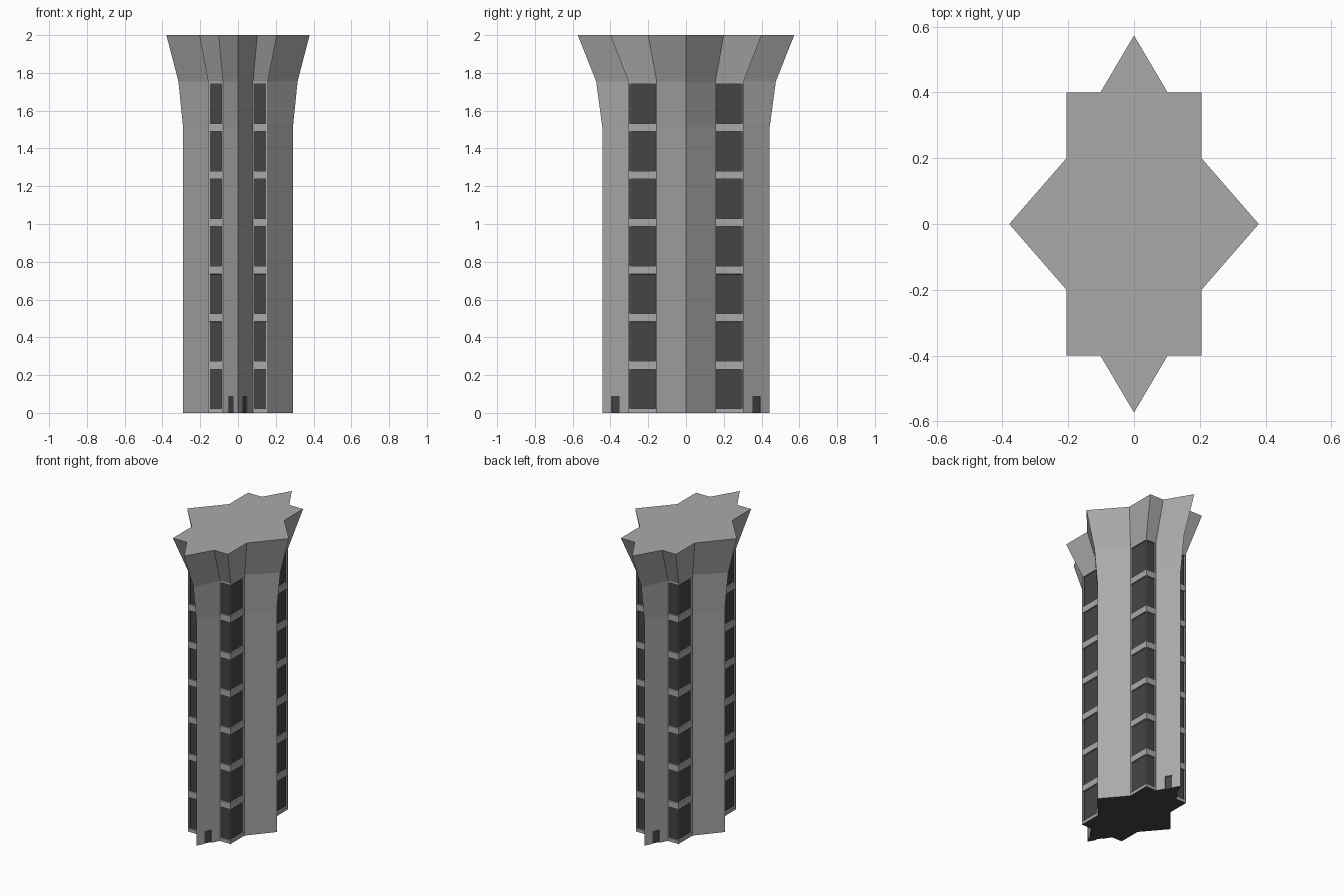
import bpy, bmesh, math
from mathutils import Matrix, Vector

if "Cube" in bpy.data.objects:
    bpy.data.objects.remove(bpy.data.objects["Cube"])

PITCH, FLOORS, INSET, DEPTH = 0.2517, 7, 0.007, 0.01


def grey(name, v):
    m = bpy.data.materials.new(name)
    m.diffuse_color = (v, v, v, 1)
    m.use_nodes = True
    m.node_tree.nodes["Principled BSDF"].inputs["Base Color"].default_value = m.diffuse_color
    return m


wall = grey("wall", 0.4)
dark = grey("dark_glass", 0.06)


def star(tx, ty, cx, cy, nx, my):
    """Sixteen-sided plan: long tips on both axes, square corners between."""
    q = [(tx, 0), (cx, my), (cx, cy), (nx, cy), (0, ty)]
    half = q + [(-x, y) for x, y in q[-2::-1]]
    return half + [(x, -y) for x, y in half[-2:0:-1]]


def shaft(z):
    t = max(0, (z - 1.505) / 0.245)
    return star(0.29 + 0.025 * t, 0.442 + 0.033 * t, 0.158, 0.305, 0.08, 0.155)


# Ring heights: a pair around every window row, then the flared crown
window_rows = [(0.022 + i * PITCH - INSET, 0.231 + i * PITCH + INSET) for i in range(FLOORS)]
heights = sorted([0, 1.505, 1.755] + [z for r in window_rows for z in r])
rings = [(z, shaft(z)) for z in heights]
rings.append((2.0, star(0.379, 0.573, 0.205, 0.40, 0.102, 0.20)))

# Tower body, with a dark underside
bm = bmesh.new()
loops = [[bm.verts.new((x, y, z)) for x, y in pts] for z, pts in rings]
starts = [round(r[0], 4) for r in window_rows]
panes = []
for k in range(len(loops) - 1):
    a, b = loops[k], loops[k + 1]
    for i in range(16):
        j = (i + 1) % 16
        f = bm.faces.new((a[i], a[j], b[j], b[i]))
        if round(rings[k][0], 4) in starts and i % 8 in (1, 2, 5, 6):
            panes.append(f)
bm.faces.new(loops[0][::-1]).material_index = 1
bm.faces.new(loops[-1])
bm.normal_update()

# Recessed windows on the corner walls
bmesh.ops.inset_individual(bm, faces=panes, thickness=INSET, use_even_offset=True)
bm.normal_update()
bmesh.ops.inset_individual(bm, faces=panes, thickness=0.0005, depth=-DEPTH, use_even_offset=True)
for f in panes:
    f.material_index = 1
me = bpy.data.meshes.new("tower")
bm.to_mesh(me)
bm.free()
tower = bpy.data.objects.new("tower", me)
bpy.context.collection.objects.link(tower)
me.materials.append(wall)
me.materials.append(dark)


def door_boxes(name, depth_in, depth_out, z0, z1, mat):
    """One box on each of the four slanted end walls."""
    b = bmesh.new()
    for sx in (1, -1):
        for sy in (1, -1):
            along = Vector((0.08 * sx, -0.137 * sy, 0)).normalized()
            n = Vector((0.137 * sx, 0.08 * sy, 0)).normalized()
            t = (0.442 - 0.375) / 0.137
            c = Vector((0.08 * t * sx, 0.375 * sy, (z0 + z1) / 2))
            c += n * (depth_out - depth_in) / 2
            m = (Matrix.Translation(c)
                 @ Matrix.Rotation(math.atan2(along.y, along.x), 4, "Z")
                 @ Matrix.Diagonal((0.046, depth_in + depth_out, z1 - z0, 1)))
            bmesh.ops.create_cube(b, size=1, matrix=m)
    mesh = bpy.data.meshes.new(name)
    b.to_mesh(mesh)
    b.free()
    mesh.materials.append(mat)
    o = bpy.data.objects.new(name, mesh)
    bpy.context.collection.objects.link(o)
    return o


# Door recesses, cut down through the base, and dark door panels behind
cutter = door_boxes("door_cutter", 0.009, 0.02, -0.02, 0.088, wall)
cut = tower.modifiers.new("doors", "BOOLEAN")
cut.operation, cut.object, cut.solver = "DIFFERENCE", cutter, "EXACT"
bpy.context.view_layer.objects.active = tower
bpy.ops.object.modifier_apply(modifier=cut.name)
bpy.data.objects.remove(cutter)
door_boxes("doors", 0.009, -0.007, 0.0, 0.088, dark)
